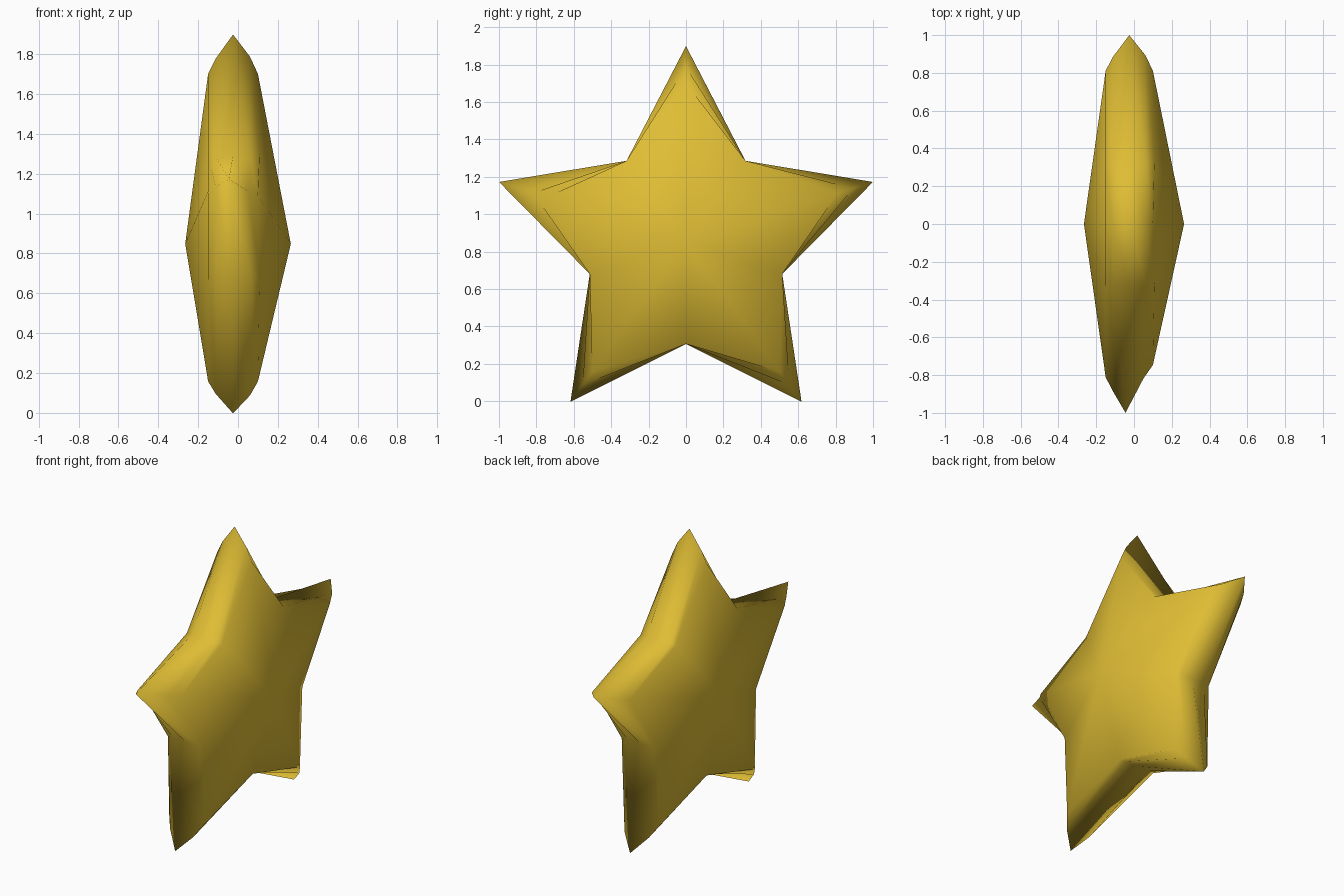
import bpy, bmesh, math

if "Cube" in bpy.data.objects:
    bpy.data.objects.remove(bpy.data.objects["Cube"])

CENTRE_Z = 0.848
TIP_R, NOTCH_R = 1.051, 0.541

# Cross-section rings from the back to the front: (x at tips, x at notches, tip radius)
RINGS = [
    (-0.15, -0.15, 0.853),
    (-0.112, -0.112, 0.93),
    (-0.025, -0.025, TIP_R),
    (0.06, 0.065, 0.94),
    (0.10, 0.108, 0.853),
]
# The tip on the -y side is slightly blunter on its +x face
BLUNT_TIP = 1
BLUNT = {2: (-0.045, TIP_R), 3: (0.05, 0.86), 4: (0.10, 0.785)}

gold = bpy.data.materials.new("golden yellow")
gold.diffuse_color = (0.74, 0.51, 0.035, 1)
gold.use_nodes = True
gold.node_tree.nodes["Principled BSDF"].inputs["Base Color"].default_value = gold.diffuse_color

bm = bmesh.new()


def polar(x, radius, step):
    """Point at one of ten directions, starting at the top, turning towards -y."""
    a = math.radians(36 * step)
    return bm.verts.new((x, -radius * math.sin(a), CENTRE_Z + radius * math.cos(a)))


# Star outline rings
loops = []
for i, (tip_x, notch_x, tip_r) in enumerate(RINGS):
    loop = []
    for s in range(10):
        if s % 2:
            loop.append(polar(notch_x, NOTCH_R, s))
        elif s // 2 == BLUNT_TIP and i in BLUNT:
            loop.append(polar(*BLUNT[i], s))
        else:
            loop.append(polar(tip_x, tip_r, s))
    loops.append(loop)

# Rounded side walls
for a, b in zip(loops, loops[1:]):
    for s in range(10):
        t = (s + 1) % 10
        bm.faces.new((a[s], a[t], b[t], b[s]))

# Domed faces, each a fan around its central peak
for loop, x in ((loops[0], -0.265), (loops[-1], 0.265)):
    peak = bm.verts.new((x, 0, CENTRE_Z))
    for s in range(10):
        bm.faces.new((loop[s], loop[(s + 1) % 10], peak))

bmesh.ops.recalc_face_normals(bm, faces=bm.faces)
for f in bm.faces:
    f.smooth = True

mesh = bpy.data.meshes.new("star")
bm.to_mesh(mesh)
bm.free()
mesh.materials.append(gold)
star = bpy.data.objects.new("star", mesh)
bpy.context.scene.collection.objects.link(star)
